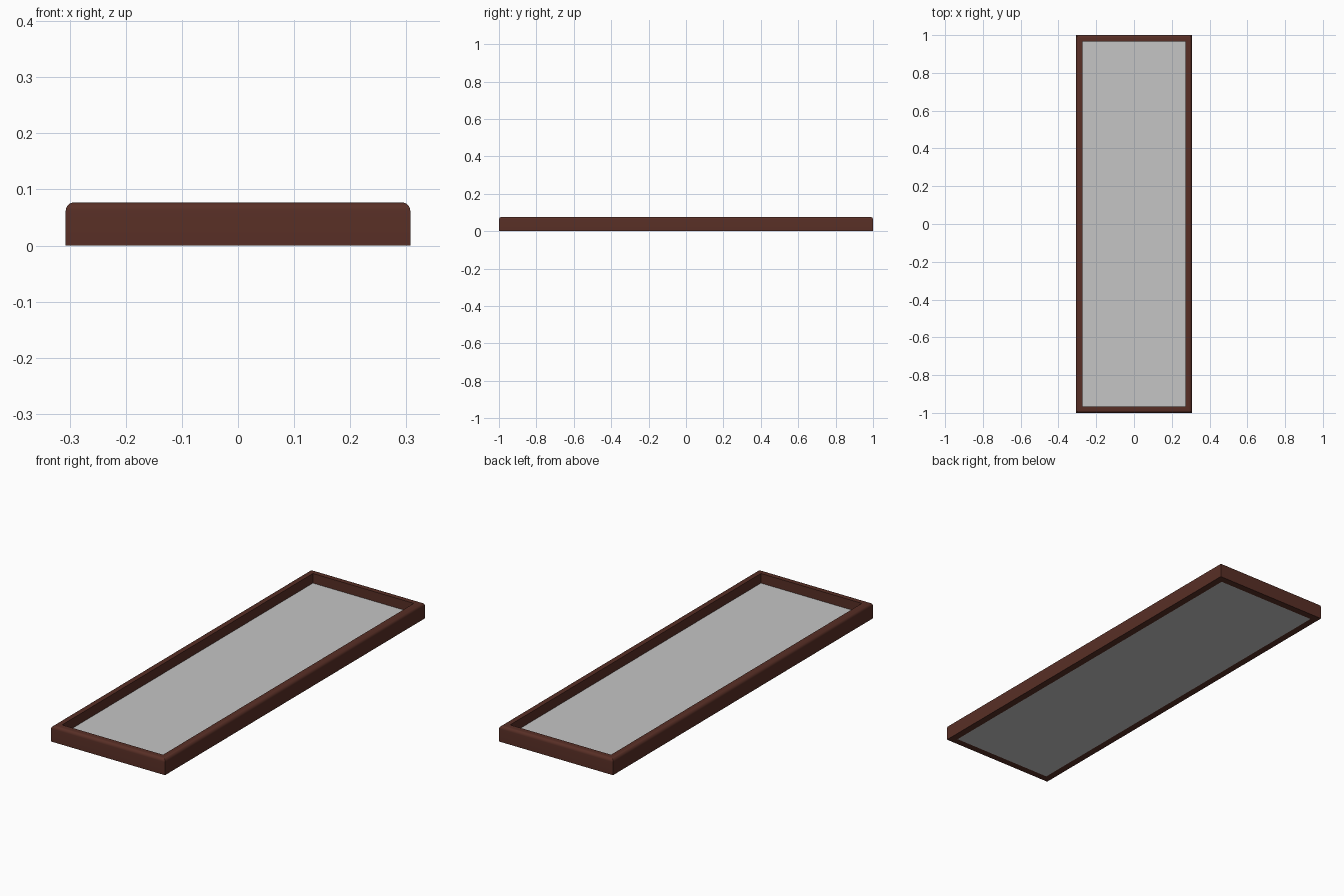
import bpy, bmesh, math

if "Cube" in bpy.data.objects:
    bpy.data.objects.remove(bpy.data.objects["Cube"])

HX, HY, H = 0.307, 1.0, 0.077   # half width, half length, height
RAIL, R = 0.035, 0.015          # rail width, outer top rounding


def material(name, rgb):
    m = bpy.data.materials.new(name)
    m.diffuse_color = (*rgb, 1)
    m.use_nodes = True
    m.node_tree.nodes["Principled BSDF"].inputs["Base Color"].default_value = m.diffuse_color
    return m


def add_object(name, bm, mat):
    bmesh.ops.recalc_face_normals(bm, faces=bm.faces)
    me = bpy.data.meshes.new(name)
    bm.to_mesh(me)
    bm.free()
    me.materials.append(mat)
    ob = bpy.data.objects.new(name, me)
    bpy.context.collection.objects.link(ob)
    return ob


wood = material("dark red brown wood", (0.098, 0.028, 0.019))
grey = material("light grey panel", (0.56, 0.56, 0.56))

# Rail cross-section: (inset from outer edge, height), rounded at the outer top
profile = [(0, 0)]
for i in range(7):
    a = math.radians(90 * i / 6)
    profile.append((R - R * math.cos(a), H - R + R * math.sin(a)))
profile += [(RAIL, H), (RAIL, 0)]

# Mitred frame: profile swept around the four corners
bm = bmesh.new()
rings = [[bm.verts.new((sx * (HX - d), sy * (HY - d), z)) for d, z in profile]
         for sx, sy in ((-1, -1), (1, -1), (1, 1), (-1, 1))]
n = len(profile)
for k in range(4):
    a, b = rings[k], rings[(k + 1) % 4]
    for i in range(n):
        j = (i + 1) % n
        bm.faces.new((a[i], b[i], b[j], a[j]))
frame = add_object("frame", bm, wood)
bpy.context.view_layer.objects.active = frame
frame.select_set(True)
bpy.ops.object.shade_smooth_by_angle(angle=math.radians(30))

# Inset panel, flush with the underside
bm = bmesh.new()
bmesh.ops.create_cube(bm, size=1)
T = 0.03
for v in bm.verts:
    v.co.x *= 2 * (HX - RAIL)
    v.co.y *= 2 * (HY - RAIL)
    v.co.z = (v.co.z + 0.5) * T
add_object("panel", bm, grey)
